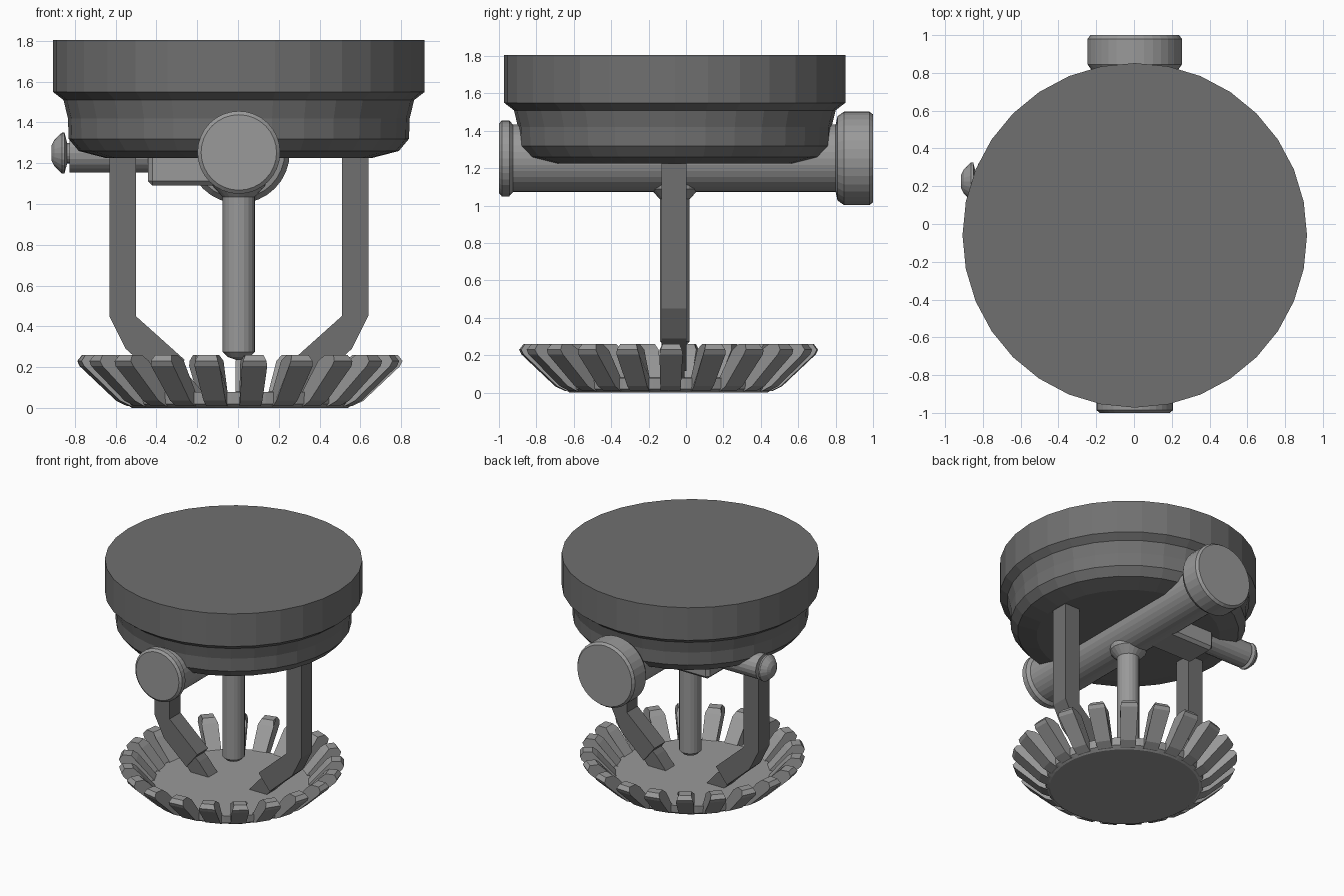
import bpy, bmesh, math
from mathutils import Matrix, Vector

if "Cube" in bpy.data.objects:
    bpy.data.objects.remove(bpy.data.objects["Cube"])

CY = -0.06       # centre of cap, arms and pin in y
PLATE_Y = -0.093  # centre of the toothed plate


def grey(name, v):
    m = bpy.data.materials.new(name)
    m.diffuse_color = (v, v, v, 1)
    m.use_nodes = True
    m.node_tree.nodes["Principled BSDF"].inputs["Base Color"].default_value = m.diffuse_color
    return m


DARK = grey("dark_grey", 0.163)
LIGHT = grey("light_grey", 0.32)


def finish(name, bm, mat):
    bmesh.ops.recalc_face_normals(bm, faces=bm.faces)
    me = bpy.data.meshes.new(name)
    bm.to_mesh(me)
    bm.free()
    me.materials.append(mat)
    ob = bpy.data.objects.new(name, me)
    ob.location.x = 0.004
    bpy.context.collection.objects.link(ob)
    return ob


def lathe(name, mat, profile, origin, axis='Z', n=32):
    """Closed solid of revolution from (radius, height along axis) pairs."""
    rot = {'Z': Matrix(), 'Y': Matrix.Rotation(-math.pi / 2, 4, 'X'),
           'X': Matrix.Rotation(math.pi / 2, 4, 'Y')}[axis]
    tf = Matrix.Translation(origin) @ rot
    bm = bmesh.new()
    rings = []
    for r, h in profile:
        rings.append([bm.verts.new(tf @ Vector((r * math.cos(a), r * math.sin(a), h)))
                      for a in (2 * math.pi * i / n for i in range(n))])
    for a, b in zip(rings, rings[1:]):
        for i in range(n):
            j = (i + 1) % n
            bm.faces.new((a[i], a[j], b[j], b[i]))
    bm.faces.new(rings[0])
    bm.faces.new(rings[-1])
    return finish(name, bm, mat)


def prism(bm, profile, tf):
    """Extrude an outline of (x, z, width) points symmetrically along y."""
    a, b = ([bm.verts.new(tf @ Vector((x, s * w, z))) for x, z, w in profile]
            for s in (-0.5, 0.5))
    n = len(a)
    for i in range(n):
        j = (i + 1) % n
        bm.faces.new((a[i], a[j], b[j], b[i]))
    bm.faces.new(a)
    bm.faces.new(b)


# ceiling cap
lathe("ceiling_cap", DARK, [(0.65, 1.225), (0.785, 1.26), (0.835, 1.32), (0.838, 1.42),
                            (0.86, 1.51), (0.912, 1.55), (0.912, 1.805)], (0, CY, 0))

# main pipe along y, with a small front cap and a large back cap
PIPE = (0, 0, 1.253)
lathe("main_pipe", LIGHT, [(0.18, -0.95), (0.18, 0.85)], PIPE, 'Y')
lathe("front_pipe_cap", LIGHT, [(0.185, -1.0), (0.203, -0.985), (0.203, -0.945),
                                (0.18, -0.925)], PIPE, 'Y')
lathe("back_pipe_cap", LIGHT, [(0.18, 0.80), (0.225, 0.81), (0.25, 0.845), (0.25, 0.98),
                               (0.235, 1.0)], PIPE, 'Y')

# side branch: chamfered block, thin pipe and knob
BRANCH = (0, 0.225, 1.25)
bm = bmesh.new()
bmesh.ops.create_cube(bm, size=1, matrix=Matrix.Translation((-0.22, 0.225, 1.245))
                      @ Matrix.Diagonal((0.45, 0.26, 0.31, 1)))
bmesh.ops.bevel(bm, geom=bm.edges[:], offset=0.022, segments=1, affect='EDGES')
finish("branch_block", bm, LIGHT)
lathe("branch_pipe", LIGHT, [(0.095, -0.83), (0.095, -0.40)], BRANCH, 'X', 20)
lathe("branch_knob", LIGHT, [(0.035, -0.92), (0.065, -0.905), (0.1, -0.868), (0.1, -0.855),
                             (0.05, -0.842), (0.05, -0.82)], BRANCH, 'X', 20)

# vertical pin with a flared neck
lathe("centre_pin", LIGHT, [(0.012, 0.235), (0.055, 0.25), (0.08, 0.275), (0.08, 1.035),
                            (0.13, 1.09), (0.13, 1.2)], (0, CY, 0), 'Z', 20)

# bent arms, mirrored left and right, each with a narrower foot
arm = [(0.635, 1.24), (0.635, 0.45), (0.555, 0.29), (0.36, 0.115), (0.265, 0.235),
       (0.505, 0.45), (0.505, 1.24)]
foot = [(0.42, 0.17), (0.32, 0.07), (0.17, 0.07), (0.26, 0.175), (0.35, 0.25)]
for label, angle in (("right", 0), ("left", math.pi)):
    tf = Matrix.Translation((0, CY - 0.003, 0)) @ Matrix.Rotation(angle, 4, 'Z')
    bm = bmesh.new()
    prism(bm, [(x, z, 0.134) for x, z in arm], tf)
    prism(bm, [(x, z, 0.11) for x, z in foot], tf)
    finish(label + "_arm", bm, DARK)

# deflector plate
lathe("deflector_plate", LIGHT, [(0.53, 0.0), (0.56, 0.02), (0.565, 0.078)],
      (0.005, PLATE_Y, 0), 'Z', 42)

# ring of upturned teeth
TEETH = 21
tooth = [(0.50, 0.008, 0.105), (0.55, 0.008, 0.105), (0.605, 0.035, 0.11), (0.785, 0.205, 0.125),
         (0.797, 0.23, 0.115), (0.775, 0.26, 0.09), (0.71, 0.26, 0.09), (0.675, 0.23, 0.12),
         (0.545, 0.08, 0.105), (0.50, 0.07, 0.105)]
bm = bmesh.new()
for i in range(TEETH):
    angle = 2 * math.pi * i / TEETH + math.radians(1)
    prism(bm, tooth, Matrix.Translation((0.005, PLATE_Y, 0)) @ Matrix.Rotation(angle, 4, 'Z'))
finish("deflector_teeth", bm, LIGHT)
